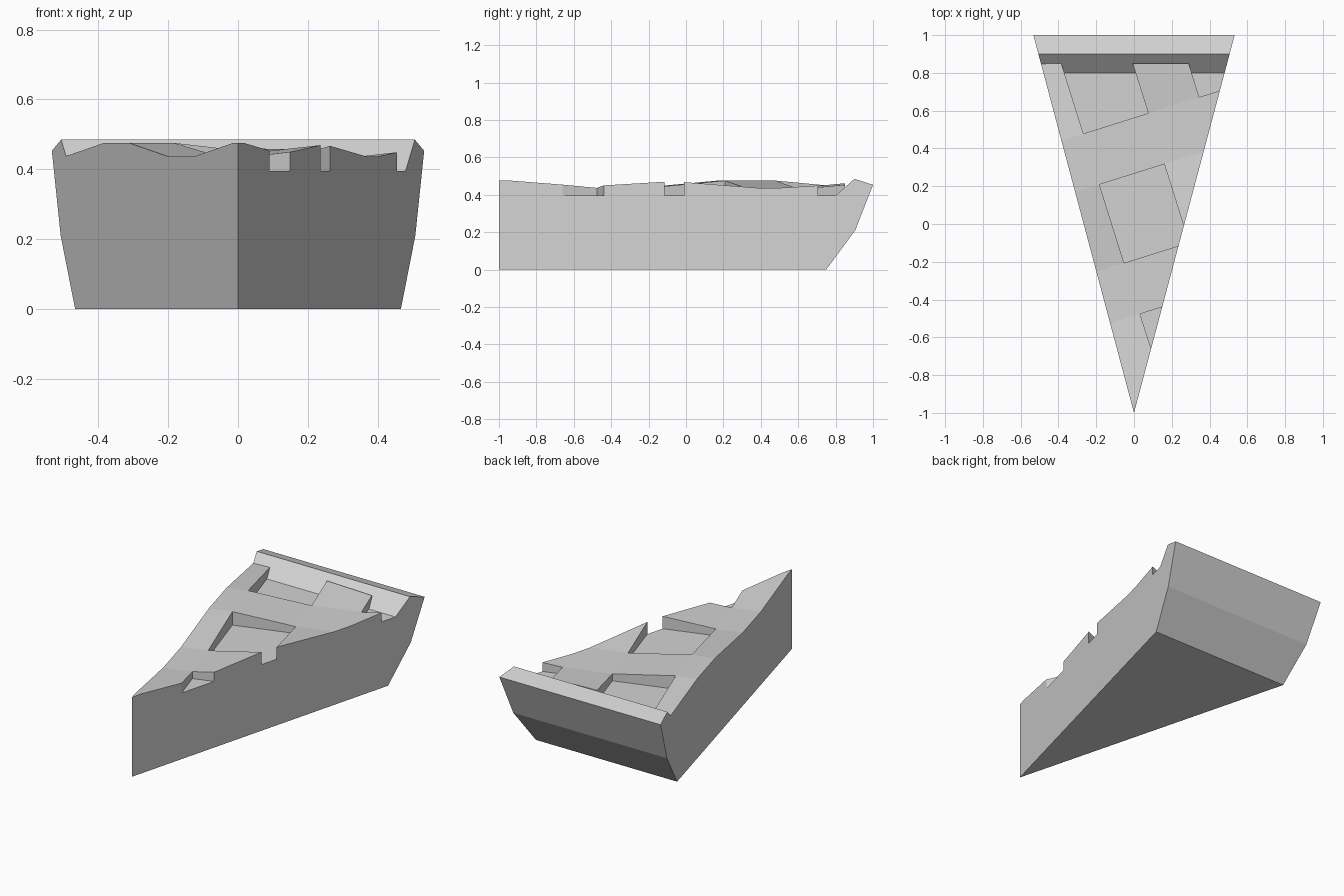
import bpy
import bmesh
from mathutils import Vector

HALF_WIDTH = 0.533          # half width at the outer rim
FLOOR = 0.395               # height of the filling
LATTICE_END = 0.85          # where the strips meet the rim

cube = bpy.data.objects.get("Cube")
if cube:
    bpy.data.objects.remove(cube, do_unlink=True)

grey = bpy.data.materials.new("plain_grey")
grey.use_nodes = True
colour = (0.65, 0.65, 0.65, 1)
grey.diffuse_color = colour
grey.node_tree.nodes["Principled BSDF"].inputs["Base Color"].default_value = colour


def make_object(name, bm):
    bmesh.ops.recalc_face_normals(bm, faces=bm.faces)
    mesh = bpy.data.meshes.new(name)
    bm.to_mesh(mesh)
    bm.free()
    mesh.materials.append(grey)
    obj = bpy.data.objects.new(name, mesh)
    bpy.context.collection.objects.link(obj)
    return obj


def half_width(y):
    return HALF_WIDTH * (y + 1) / 2


# Wedge base with the raised rim: a side profile widened toward the back
profile = [(-1, 0), (0.75, 0), (0.905, 0.21), (1, 0.453),
           (0.9, 0.485), (0.8, FLOOR), (-1, FLOOR)]
bm = bmesh.new()
left, right = [], []
for y, z in profile:
    w = half_width(y)
    left.append(bm.verts.new((w, y, z)))
    right.append(bm.verts.new((-w, y, z)) if w > 0 else left[-1])
bm.faces.new(left)
bm.faces.new(right[::-1])
for i in range(len(profile) - 1):
    corners = [left[i], left[i + 1], right[i + 1], right[i]]
    bm.faces.new(list(dict.fromkeys(corners)))
make_object("slice_base_with_rim", bm)

# Woven lattice: a tilted grid of strips that alternate high and low crossings
U = Vector((0.954, 0.3, 0)).normalized()
V = Vector((-U.y, U.x, 0))
STRIP = 0.283
START_U, PITCH_U = -0.395, 0.643
START_V, PITCH_V = -0.464, 0.718
MID, WAVE = 0.456, 0.0195


def line(start, pitch, k):
    return start + pitch * (k // 2) + STRIP * (k % 2)


bm = bmesh.new()
span = range(-4, 6)
grid = {}
for k in span:
    for m in span:
        p = U * line(START_U, PITCH_U, k) + V * line(START_V, PITCH_V, m)
        p.z = MID + WAVE * (1 if (k // 2 + m // 2) % 2 else -1)
        grid[k, m] = bm.verts.new(p)
for k in span[:-1]:
    for m in span[:-1]:
        if k % 2 and m % 2:
            continue        # open window between strips
        bm.faces.new([grid[k, m], grid[k + 1, m],
                      grid[k + 1, m + 1], grid[k, m + 1]])

# Trim the lattice to the wedge and the rim
cuts = [((0, LATTICE_END, 0), (0, 1, 0))]
for side in (-1, 1):
    cuts.append(((0, -1, 0), (side * 2, -HALF_WIDTH, 0)))
for point, normal in cuts:
    bmesh.ops.bisect_plane(bm, geom=bm.verts[:] + bm.edges[:] + bm.faces[:],
                           plane_co=point, plane_no=Vector(normal).normalized(),
                           clear_outer=True)
loose = [v for v in bm.verts if not v.link_faces]
bmesh.ops.delete(bm, geom=loose, context='VERTS')

# Strip side walls down to the filling
border = [e for e in bm.edges if e.is_boundary]
walls = bmesh.ops.extrude_edge_only(bm, edges=border)
for v in walls["geom"]:
    if isinstance(v, bmesh.types.BMVert):
        v.co.z = FLOOR
make_object("woven_lattice", bm)
